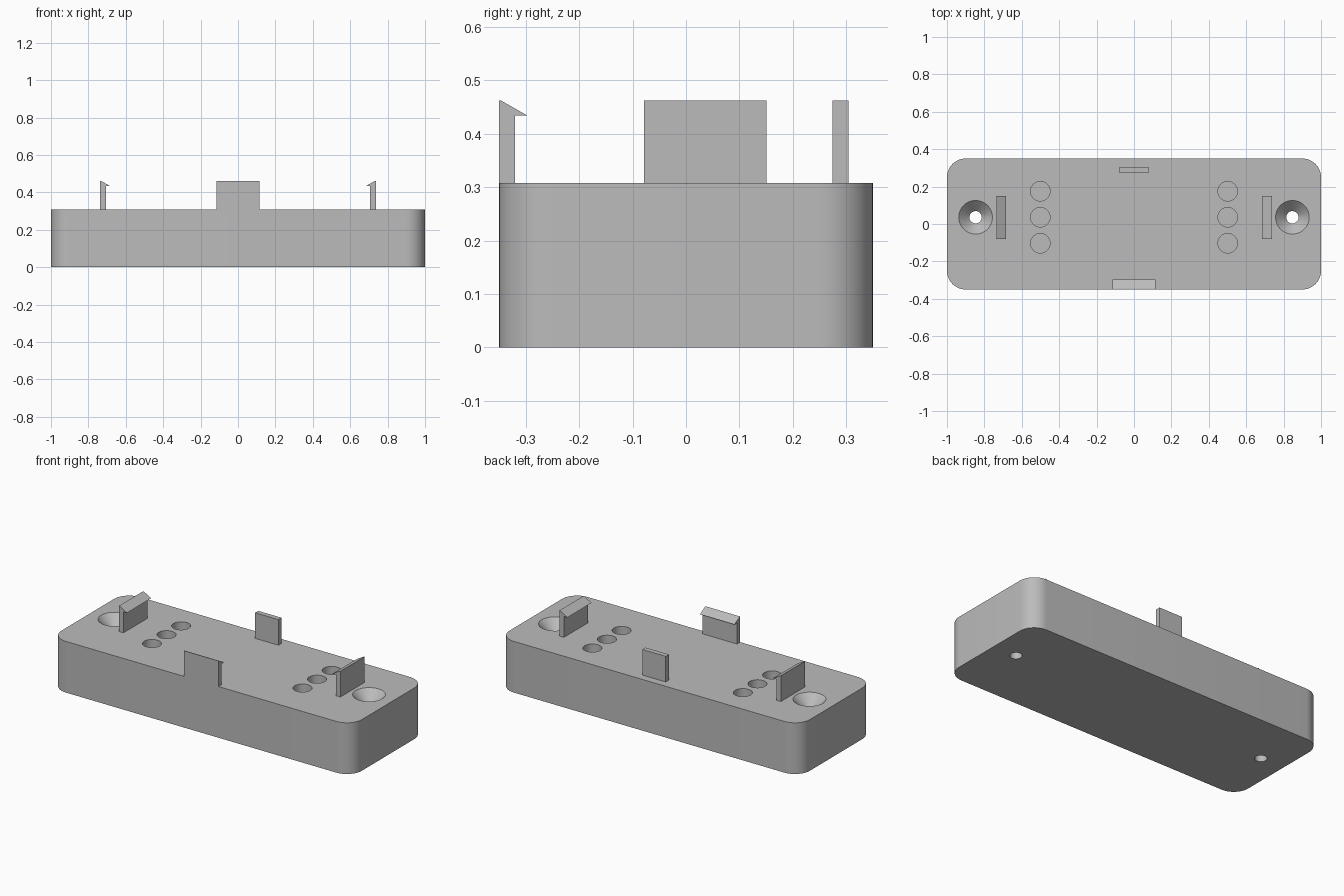
import bpy, bmesh, math
from mathutils import Vector, Matrix

cube = bpy.data.objects.get("Cube")
if cube:
    bpy.data.objects.remove(cube, do_unlink=True)

TOP, CLIP_TOP, MID_Y = 0.308, 0.462, 0.036
LENGTH, WIDTH, CORNER = 2.0, 0.70, 0.10

grey = bpy.data.materials.new("plain_grey")
grey.use_nodes = True
COLOUR = (0.5, 0.5, 0.5, 1)
grey.diffuse_color = COLOUR
grey.node_tree.nodes["Principled BSDF"].inputs["Base Color"].default_value = COLOUR


def make_object(name, bm):
    bmesh.ops.recalc_face_normals(bm, faces=bm.faces)
    mesh = bpy.data.meshes.new(name)
    bm.to_mesh(mesh)
    bm.free()
    mesh.materials.append(grey)
    obj = bpy.data.objects.new(name, mesh)
    bpy.context.collection.objects.link(obj)
    return obj


def box(name, size, base):
    """Box standing on the point base."""
    bm = bmesh.new()
    centre = Vector(base) + Vector((0, 0, size[2] / 2))
    bmesh.ops.create_cube(bm, size=1, matrix=Matrix.Translation(centre) @ Matrix.Diagonal((*size, 1)))
    return make_object(name, bm)


def lathe(name, profile, x, y, sides=48):
    """Closed round solid from (radius, z) rings."""
    bm = bmesh.new()
    rings = []
    for r, z in profile:
        angles = [math.tau * i / sides for i in range(sides)]
        rings.append([bm.verts.new((x + r * math.cos(a), y + r * math.sin(a), z)) for a in angles])
    for low, high in zip(rings, rings[1:]):
        for i in range(sides):
            j = (i + 1) % sides
            bm.faces.new((low[i], low[j], high[j], high[i]))
    bm.faces.new(rings[0])
    bm.faces.new(rings[-1])
    return make_object(name, bm)


def hook_clip(name, width, outer, angle):
    """Post with a barbed tip; outer is the middle of its outer face, hook points along angle."""
    profile = [(0, TOP), (0.03, TOP), (0.03, 0.434), (0.053, 0.434), (0.004, CLIP_TOP), (0, CLIP_TOP)]
    bm = bmesh.new()
    face = bm.faces.new([bm.verts.new((u, -width / 2, z)) for u, z in profile])
    out = bmesh.ops.extrude_face_region(bm, geom=[face])["geom"]
    moved = [v for v in out if isinstance(v, bmesh.types.BMVert)]
    bmesh.ops.translate(bm, verts=moved, vec=(0, width, 0))
    place = Matrix.Translation((*outer, 0)) @ Matrix.Rotation(angle, 4, "Z")
    bmesh.ops.transform(bm, matrix=place, verts=bm.verts)
    return make_object(name, bm)


# Base block with rounded vertical corners
base = box("base_block", (LENGTH, WIDTH, TOP), (0, 0, 0))
bm = bmesh.new()
bm.from_mesh(base.data)
uprights = [e for e in bm.edges if abs(e.verts[0].co.z - e.verts[1].co.z) > 0.1]
bmesh.ops.bevel(bm, geom=uprights, offset=CORNER, segments=12, profile=0.5, affect="EDGES")
bm.to_mesh(base.data)
bm.free()

# Countersunk screw holes and rows of blind round pockets
cutters = []
for side in (-1, 1):
    screw = [(0.033, -0.05), (0.033, TOP - 0.057), (0.09, TOP), (0.09, TOP + 0.05)]
    cutters.append(lathe("screw_cutter", screw, side * 0.847, MID_Y))
    for row in (-1, 0, 1):
        pocket = [(0.052, 0.11), (0.052, TOP + 0.05)]
        cutters.append(lathe("pocket_cutter", pocket, side * 0.501, MID_Y + row * 0.139))

for cutter in cutters:
    cutter.hide_render = True
    mod = base.modifiers.new("hole", "BOOLEAN")
    mod.operation = "DIFFERENCE"
    mod.solver = "EXACT"
    mod.object = cutter

# Bake the holes and drop the cutters
graph = bpy.context.evaluated_depsgraph_get()
baked = bpy.data.meshes.new_from_object(base.evaluated_get(graph))
base.modifiers.clear()
base.data = baked
for cutter in cutters:
    bpy.data.objects.remove(cutter, do_unlink=True)

bpy.ops.object.select_all(action="DESELECT")
base.select_set(True)
bpy.context.view_layer.objects.active = base
bpy.ops.object.shade_smooth_by_angle(angle=math.radians(30))

# Hooked clips facing inward, and a plain back tab
hook_clip("right_clip", 0.23, (-0.737, MID_Y), 0)
hook_clip("left_clip", 0.23, (0.737, MID_Y), math.pi)
hook_clip("front_clip", 0.23, (0, -WIDTH / 2), math.pi / 2)
box("back_tab", (0.156, 0.03, CLIP_TOP - TOP), (0, 0.289, TOP))
